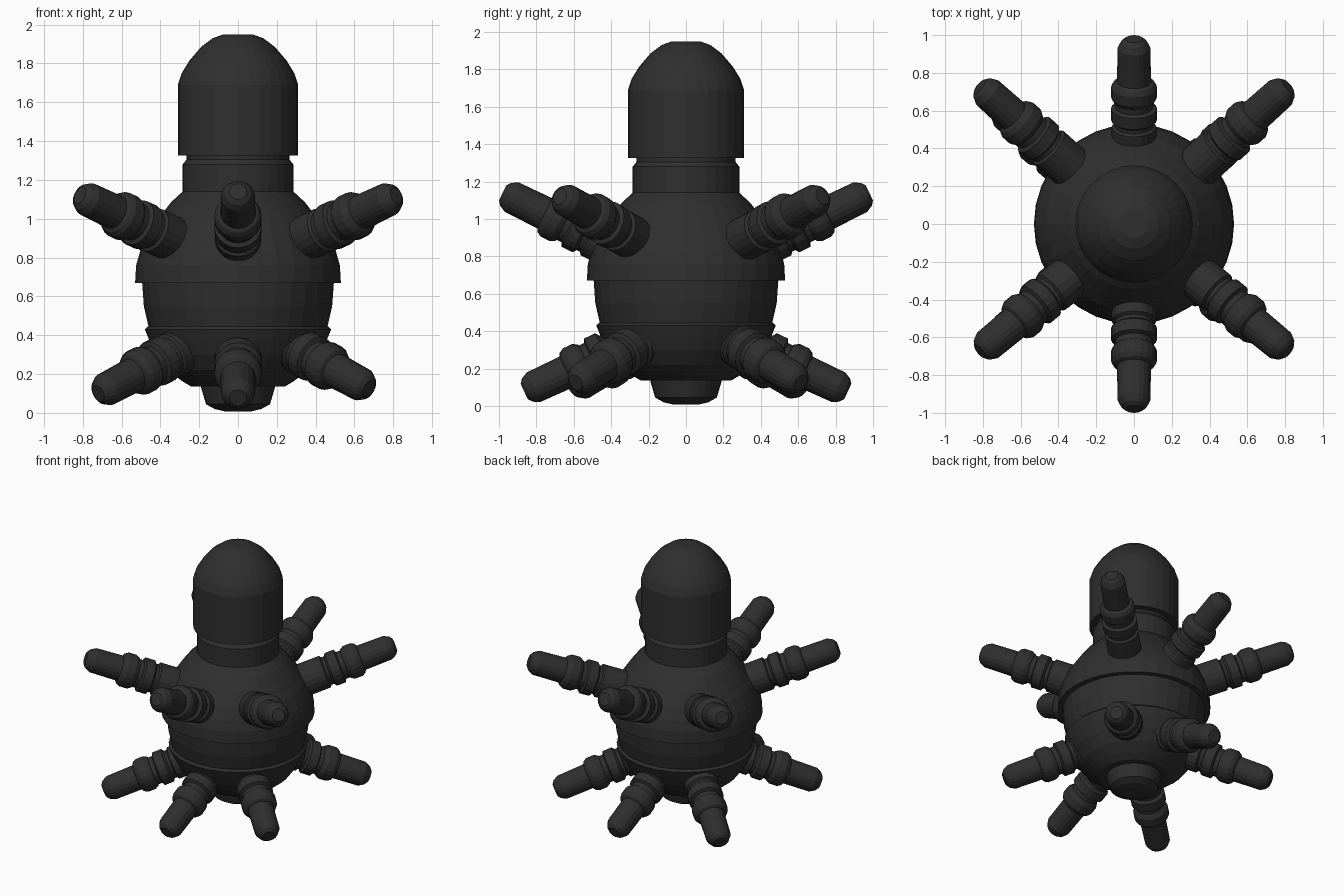
import bpy
import bmesh
from math import sin, cos, tan, pi, radians
from mathutils import Vector

cube = bpy.data.objects.get("Cube")
if cube:
    bpy.data.objects.remove(cube, do_unlink=True)

dark = bpy.data.materials.new("dark_grey")
dark.use_nodes = True
color = (0.028, 0.028, 0.028, 1)
dark.diffuse_color = color
dark.node_tree.nodes["Principled BSDF"].inputs["Base Color"].default_value = color


def lathe(name, profile, segments):
    """Turn (radius, height) points around z and cap both ends."""
    bm = bmesh.new()
    rings = []
    for r, z in profile:
        rings.append([bm.verts.new((r * cos(2 * pi * i / segments),
                                    r * sin(2 * pi * i / segments), z))
                      for i in range(segments)])
    for low, high in zip(rings, rings[1:]):
        for i in range(segments):
            j = (i + 1) % segments
            bm.faces.new((low[i], low[j], high[j], high[i]))
    bm.faces.new(rings[0][::-1])
    bm.faces.new(rings[-1])
    bmesh.ops.recalc_face_normals(bm, faces=bm.faces)
    mesh = bpy.data.meshes.new(name)
    bm.to_mesh(mesh)
    bm.free()
    mesh.materials.append(dark)
    obj = bpy.data.objects.new(name, mesh)
    bpy.context.collection.objects.link(obj)
    return obj


# Bottom plug
lathe("bottom_plug", [(0.07, 0.008), (0.12, 0.02), (0.165, 0.045),
                      (0.19, 0.13), (0.19, 0.2)], 32)

# Round body: lower bowl, middle band, overhanging upper shell
lathe("lower_bowl", [(0.24, 0.135), (0.29, 0.165), (0.36, 0.22), (0.42, 0.3),
                     (0.455, 0.37), (0.48, 0.43), (0.465, 0.445), (0.43, 0.445)], 32)
lathe("middle_band", [(0.43, 0.38), (0.46, 0.44), (0.485, 0.55), (0.495, 0.69)], 32)
lathe("upper_shell", [(0.48, 0.67), (0.53, 0.67), (0.525, 0.76), (0.505, 0.83),
                      (0.465, 0.92), (0.41, 1.0), (0.345, 1.085), (0.28, 1.145)], 32)

# Neck with groove, and domed head
lathe("neck", [(0.285, 1.1), (0.285, 1.28), (0.265, 1.305), (0.265, 1.35)], 32)
lathe("head", [(0.26, 1.325), (0.31, 1.325), (0.31, 1.69), (0.29, 1.75),
               (0.25, 1.815), (0.19, 1.885), (0.13, 1.93), (0.075, 1.95)], 32)

# Prong profile, measured back from its tip: radius, distance
PRONG = [(0.045, 0), (0.068, 0.018), (0.087, 0.055), (0.09, 0.25),
         (0.108, 0.26), (0.122, 0.285), (0.122, 0.34), (0.108, 0.365),
         (0.1, 0.37), (0.1, 0.4), (0.122, 0.41), (0.122, 0.475),
         (0.102, 0.49), (0.102, 0.51), (0.118, 0.52), (0.118, 0.72)]


def prong(name, x, y, z, elevation):
    """Place a prong with its tip at x, y, z, pointing outward."""
    reach = Vector((x, y, 0)).length
    axis = Vector((x, y, reach * tan(radians(elevation)))).normalized()
    obj = lathe(name, [(r, -s) for r, s in PRONG], 20)
    obj.rotation_euler = axis.to_track_quat("Z", "Y").to_euler()
    obj.location = (x, y, z)


# Front and back prongs
for side, label in ((-1, "front"), (1, "back")):
    prong("upper_%s_prong" % label, 0, side * 0.98, 1.14, 26)
    prong("lower_%s_prong" % label, 0, side * 0.865, 0.077, -25)

# Side prongs, upper and lower
for side, label in ((-1, "right"), (1, "left")):
    lower_x, lower_z = (0.675, 0.125) if side > 0 else (-0.72, 0.1)
    prong("upper_front_%s_prong" % label, side * 0.815, -0.675, 1.12, 20)
    prong("upper_back_%s_prong" % label, side * 0.815, 0.73, 1.12, 20)
    prong("lower_front_%s_prong" % label, lower_x, -0.59, lower_z, -22)
    prong("lower_back_%s_prong" % label, lower_x, 0.615, lower_z, -22)
